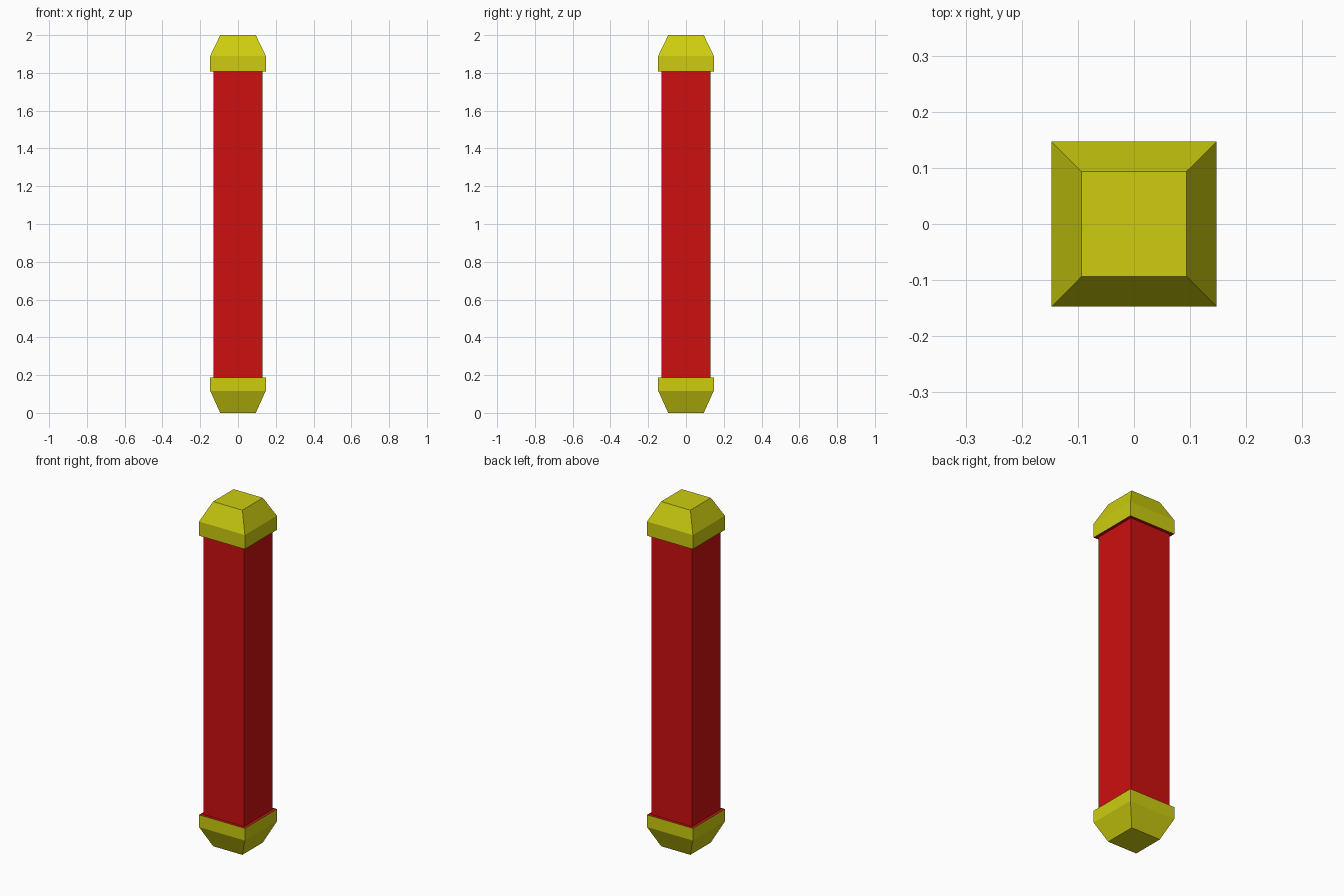
import bpy, bmesh

if "Cube" in bpy.data.objects:
    bpy.data.objects.remove(bpy.data.objects["Cube"])

def material(name, color):
    m = bpy.data.materials.new(name)
    m.diffuse_color = color
    m.use_nodes = True
    m.node_tree.nodes["Principled BSDF"].inputs["Base Color"].default_value = m.diffuse_color
    return m

def square_loft(name, profile, mat, cap_start=False, cap_end=False):
    """Skin square rings given as (half width, height), bottom to top."""
    bm = bmesh.new()
    corners = [(-1, -1), (1, -1), (1, 1), (-1, 1)]
    rings = [[bm.verts.new((x * r, y * r, z)) for x, y in corners]
             for r, z in profile]
    for a, b in zip(rings, rings[1:]):
        for i in range(4):
            j = (i + 1) % 4
            bm.faces.new((a[i], a[j], b[j], b[i]))
    if cap_start:
        bm.faces.new(rings[0][::-1])
    if cap_end:
        bm.faces.new(rings[-1])
    mesh = bpy.data.meshes.new(name)
    bm.to_mesh(mesh)
    bm.free()
    mesh.materials.append(mat)
    obj = bpy.data.objects.new(name, mesh)
    bpy.context.collection.objects.link(obj)
    return obj

red = material("red", (0.61, 0.005, 0.005, 1))
yellow = material("yellow", (0.61, 0.61, 0.005, 1))

TIP, RIM, SHAFT = 0.094, 0.147, 0.13

# Red shaft, including the narrow red ledges where it meets the caps
square_loft("shaft", [(RIM, 0.188), (SHAFT, 0.188), (SHAFT, 1.808), (RIM, 1.808)], red)

# Yellow bevelled end caps
square_loft("bottom_cap", [(TIP, 0), (RIM, 0.117), (RIM, 0.188)], yellow, cap_start=True)
square_loft("top_cap", [(RIM, 1.808), (RIM, 1.89), (TIP, 2)], yellow, cap_end=True)
